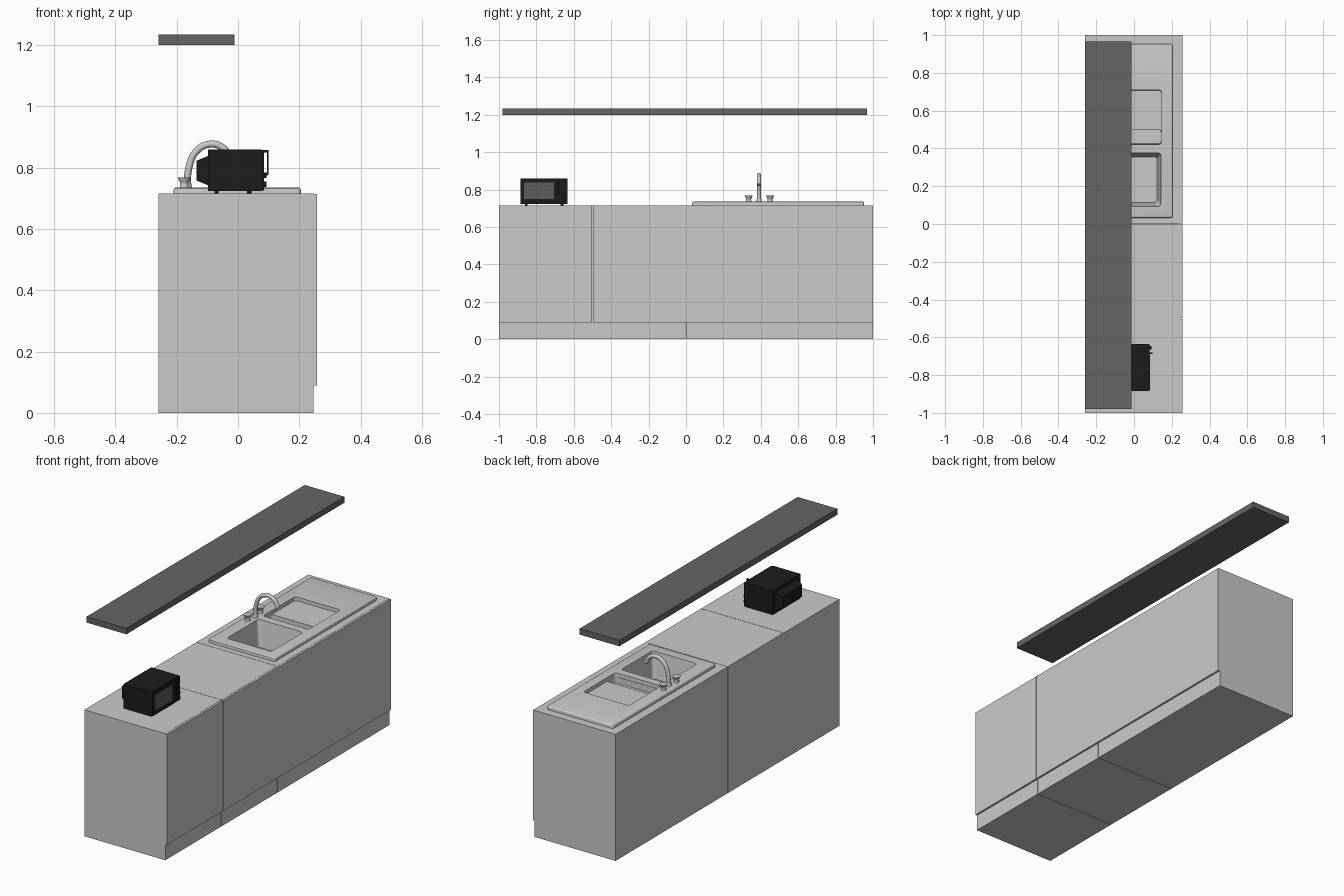
import bpy, bmesh
from mathutils import Vector

old = bpy.data.objects.get("Cube")
if old:
    bpy.data.objects.remove(old)


def material(name, value):
    m = bpy.data.materials.new(name)
    m.use_nodes = True
    color = (value, value, value, 1)
    m.diffuse_color = color
    m.node_tree.nodes["Principled BSDF"].inputs["Base Color"].default_value = color
    return m


LIGHT = material("light grey", 0.59)
DARK = material("dark grey", 0.13)
BLACK = material("black", 0.012)
GLASS = material("window grey", 0.11)


def finish(name, bm, mat):
    bmesh.ops.recalc_face_normals(bm, faces=bm.faces)
    mesh = bpy.data.meshes.new(name)
    bm.to_mesh(mesh)
    bm.free()
    mesh.materials.append(mat)
    ob = bpy.data.objects.new(name, mesh)
    bpy.context.collection.objects.link(ob)
    return ob


def smooth(ob):
    bpy.ops.object.select_all(action="DESELECT")
    ob.select_set(True)
    bpy.context.view_layer.objects.active = ob
    bpy.ops.object.shade_smooth_by_angle()


def box(name, x, y, z, mat, corner=0, inset_low=0):
    """Box from ranges, with rounded upright corners and a drawn-in base."""
    bm = bmesh.new()
    bmesh.ops.create_cube(bm, size=1)
    for v in bm.verts:
        low = inset_low if v.co.z < 0 else 0
        for i, r in enumerate((x, y, z)):
            side = 1 if v.co[i] > 0 else -1
            v.co[i] = r[1] if side > 0 else r[0]
            if i < 2:
                v.co[i] -= side * low
    if corner:
        upright = [e for e in bm.edges
                   if abs(e.verts[0].co.z - e.verts[1].co.z) > 0.001]
        bmesh.ops.bevel(bm, geom=upright, offset=corner, segments=4,
                        profile=0.5, affect="EDGES")
    return finish(name, bm, mat)


def cylinder(name, center, r1, r2, depth, mat, axis="Z", sides=24):
    bm = bmesh.new()
    bmesh.ops.create_cone(bm, cap_ends=True, segments=sides,
                          radius1=r1, radius2=r2, depth=depth)
    if axis == "X":
        for v in bm.verts:
            v.co = Vector((v.co.z, v.co.x, v.co.y))
    bmesh.ops.translate(bm, verts=bm.verts, vec=center)
    ob = finish(name, bm, mat)
    smooth(ob)
    return ob


def tube(name, points, radius, mat):
    curve = bpy.data.curves.new(name, "CURVE")
    curve.dimensions = "3D"
    curve.bevel_depth = radius
    curve.bevel_resolution = 4
    curve.resolution_u = 6
    curve.use_fill_caps = True
    spline = curve.splines.new("BEZIER")
    spline.bezier_points.add(len(points) - 1)
    for bp, p in zip(spline.bezier_points, points):
        bp.co = p
        bp.handle_left_type = bp.handle_right_type = "AUTO"
    curve.materials.append(mat)
    ob = bpy.data.objects.new(name, curve)
    bpy.context.collection.objects.link(ob)


# Cabinet carcasses and door fronts
TOP = 0.715
box("end_cabinet", (-0.26, 0.246), (-1, -0.501), (0, TOP), LIGHT)
box("middle_cabinet", (-0.26, 0.246), (-0.499, -0.002), (0, TOP), LIGHT)
sink_cabinet = box("sink_cabinet", (-0.26, 0.246), (0, 1), (0, TOP), LIGHT)
box("end_door", (0.246, 0.257), (-1, -0.502), (0.09, TOP - 0.001), LIGHT)
box("main_door", (0.246, 0.257), (-0.498, 1), (0.09, TOP - 0.001), LIGHT)

# Sink slab with softened upper rim
sink = box("sink_top", (-0.21, 0.205), (0.033, 0.953), (0.705, 0.735), LIGHT, corner=0.012)
bm = bmesh.new()
bm.from_mesh(sink.data)
rim = [e for e in bm.edges if min(v.co.z for v in e.verts) > 0.73]
bmesh.ops.bevel(bm, geom=rim, offset=0.008, segments=3, profile=0.5, affect="EDGES")
bm.to_mesh(sink.data)
bm.free()

# Basins cut through the slab into the cabinet
basins = [
    ("main_basin", (0.09, 0.38), 0.59, 0.025),
    ("shallow_tray", (0.42, 0.71), 0.714, 0.002),
    ("drain_trough", (0.423, 0.50), 0.68, 0.002),
]
for name, y, floor, taper in basins:
    cutter = box(name + "_cutter", (-0.14, 0.147), y, (floor, 0.76), LIGHT,
                 corner=0.015, inset_low=taper)
    cutter.hide_render = True
    cutter.hide_viewport = True
    for target in (sink, sink_cabinet):
        mod = target.modifiers.new(name, "BOOLEAN")
        mod.operation = "DIFFERENCE"
        mod.solver = "EXACT"
        mod.object = cutter
smooth(sink)

# Tap spout and two flared valves
tube("tap_spout", [(-0.166, 0.39, 0.73), (-0.16, 0.39, 0.80), (-0.137, 0.39, 0.852),
                   (-0.095, 0.39, 0.876), (-0.05, 0.39, 0.865), (-0.022, 0.39, 0.825)],
     0.0115, LIGHT)
cylinder("tap_base", (-0.166, 0.39, 0.74), 0.017, 0.013, 0.02, LIGHT)
for side, y in (("right", 0.335), ("left", 0.45)):
    cylinder(side + "_valve_stem", (-0.175, y, 0.743), 0.015, 0.012, 0.02, LIGHT)
    cylinder(side + "_valve_head", (-0.175, y, 0.756), 0.011, 0.022, 0.024, LIGHT)

# Wall shelf
box("wall_shelf", (-0.26, -0.012), (-0.98, 0.967), (1.2, 1.234), DARK)

# Microwave body, door, window and control panel
box("microwave_body", (-0.098, 0.077), (-0.884, -0.634), (0.723, 0.859), BLACK)
box("microwave_door", (0.077, 0.084), (-0.882, -0.692), (0.726, 0.857), BLACK)
box("control_panel", (0.077, 0.082), (-0.688, -0.636), (0.726, 0.857), BLACK)
box("microwave_window", (0.083, 0.0855), (-0.865, -0.705), (0.75, 0.838), GLASS)

# Tapered rear housing
bm = bmesh.new()
bmesh.ops.create_cube(bm, size=1)
for v in bm.verts:
    rear = v.co.x < 0
    v.co.x = -0.135 if rear else -0.096
    v.co.y = -0.759 + v.co.y * (0.17 if rear else 0.21)
    v.co.z = 0.79 + v.co.z * (0.065 if rear else 0.097)
finish("rear_housing", bm, BLACK)

# Handle, dials and feet
box("handle_bar", (0.094, 0.099), (-0.688, -0.68), (0.775, 0.858), BLACK)
for z in (0.778, 0.853):
    box("handle_mount", (0.08, 0.097), (-0.688, -0.68), (z - 0.004, z + 0.004), BLACK)
for z in (0.745, 0.775):
    cylinder("dial", (0.087, -0.655, z), 0.009, 0.009, 0.012, BLACK, axis="X", sides=16)
for x in (-0.07, 0.037):
    for y in (-0.855, -0.663):
        cylinder("microwave_foot", (x, y, 0.7195), 0.007, 0.007, 0.009, BLACK, sides=12)
